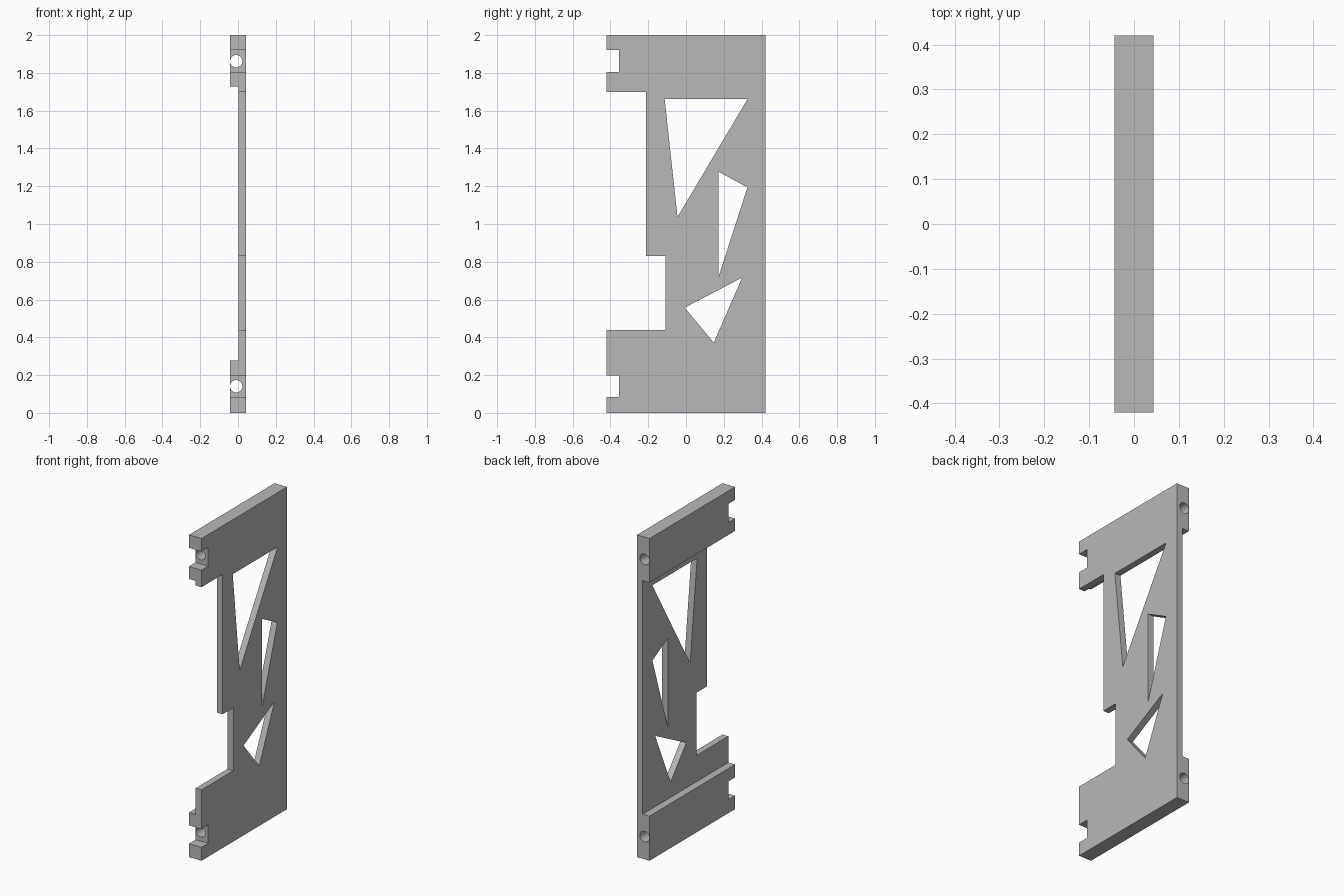
import bpy, bmesh, math
from mathutils import Matrix

cube = bpy.data.objects.get("Cube")
if cube:
    bpy.data.objects.remove(cube, do_unlink=True)

HALF_X, HALF_Y, WEB_X = 0.043, 0.42, 0.003

grey = bpy.data.materials.new("plain grey")
grey.use_nodes = True
colour = (0.48, 0.48, 0.48, 1)
grey.diffuse_color = colour
grey.node_tree.nodes["Principled BSDF"].inputs["Base Color"].default_value = colour


def make_object(name, bm):
    bmesh.ops.recalc_face_normals(bm, faces=bm.faces)
    mesh = bpy.data.meshes.new(name)
    bm.to_mesh(mesh)
    bm.free()
    mesh.materials.append(grey)
    obj = bpy.data.objects.new(name, mesh)
    bpy.context.collection.objects.link(obj)
    return obj


def prism(name, outline, x0, x1):
    """Extrude a (y, z) outline from x0 to x1."""
    bm = bmesh.new()
    face = bm.faces.new([bm.verts.new((x0, y, z)) for y, z in outline])
    ext = bmesh.ops.extrude_face_region(bm, geom=[face])
    verts = [v for v in ext["geom"] if isinstance(v, bmesh.types.BMVert)]
    bmesh.ops.translate(bm, vec=(x1 - x0, 0, 0), verts=verts)
    return make_object(name, bm)


def bore(name, z):
    """Round hole running front to back."""
    bm = bmesh.new()
    bmesh.ops.create_cone(
        bm, cap_ends=True, segments=32, radius1=0.0325, radius2=0.0325, depth=2,
        matrix=Matrix.Translation((-0.0095, 0, z)) @ Matrix.Rotation(math.pi / 2, 4, "X"))
    return make_object(name, bm)


def notch(z0, z1):
    return [(-HALF_Y, z0), (-0.354, z0), (-0.354, z1), (-HALF_Y, z1)]


# Panel outline with the two end notches and the stepped front edge
outline = [(HALF_Y, 0), (-HALF_Y, 0), *notch(0.083, 0.197),
           (-HALF_Y, 0.44), (-0.108, 0.44), (-0.108, 0.83), (-0.212, 0.83),
           (-0.212, 1.698), (-HALF_Y, 1.698), *notch(1.804, 1.92),
           (-HALF_Y, 2), (HALF_Y, 2)]
panel = prism("side_panel", outline, -HALF_X, HALF_X)

# Recess that leaves thick rails at the top and bottom
cutters = [prism("recess_cutter", [(-1, 0.277), (1, 0.277), (1, 1.727), (-1, 1.727)],
                 -0.2, WEB_X)]

# Triangular windows through the thin web
windows = {
    "upper": [(-0.113, 1.662), (0.326, 1.662), (-0.045, 1.037)],
    "middle": [(0.172, 1.277), (0.325, 1.194), (0.172, 0.719)],
    "lower": [(0.297, 0.716), (-0.007, 0.557), (0.147, 0.372)],
}
for name, points in windows.items():
    cutters.append(prism(name + "_window_cutter", points, -0.2, 0.2))

# Bolt holes along the rails
for name, z in (("upper", 1.862), ("lower", 0.141)):
    cutters.append(bore(name + "_bolt_cutter", z))

for cutter in cutters:
    mod = panel.modifiers.new(cutter.name, "BOOLEAN")
    mod.operation = "DIFFERENCE"
    mod.solver = "EXACT"
    mod.object = cutter

# Bake the cuts, then drop the cutters
bpy.context.view_layer.objects.active = panel
panel.select_set(True)
for mod in list(panel.modifiers):
    bpy.ops.object.modifier_apply(modifier=mod.name)
for cutter in cutters:
    bpy.data.objects.remove(cutter, do_unlink=True)
bpy.ops.object.shade_smooth_by_angle(angle=math.radians(30))
